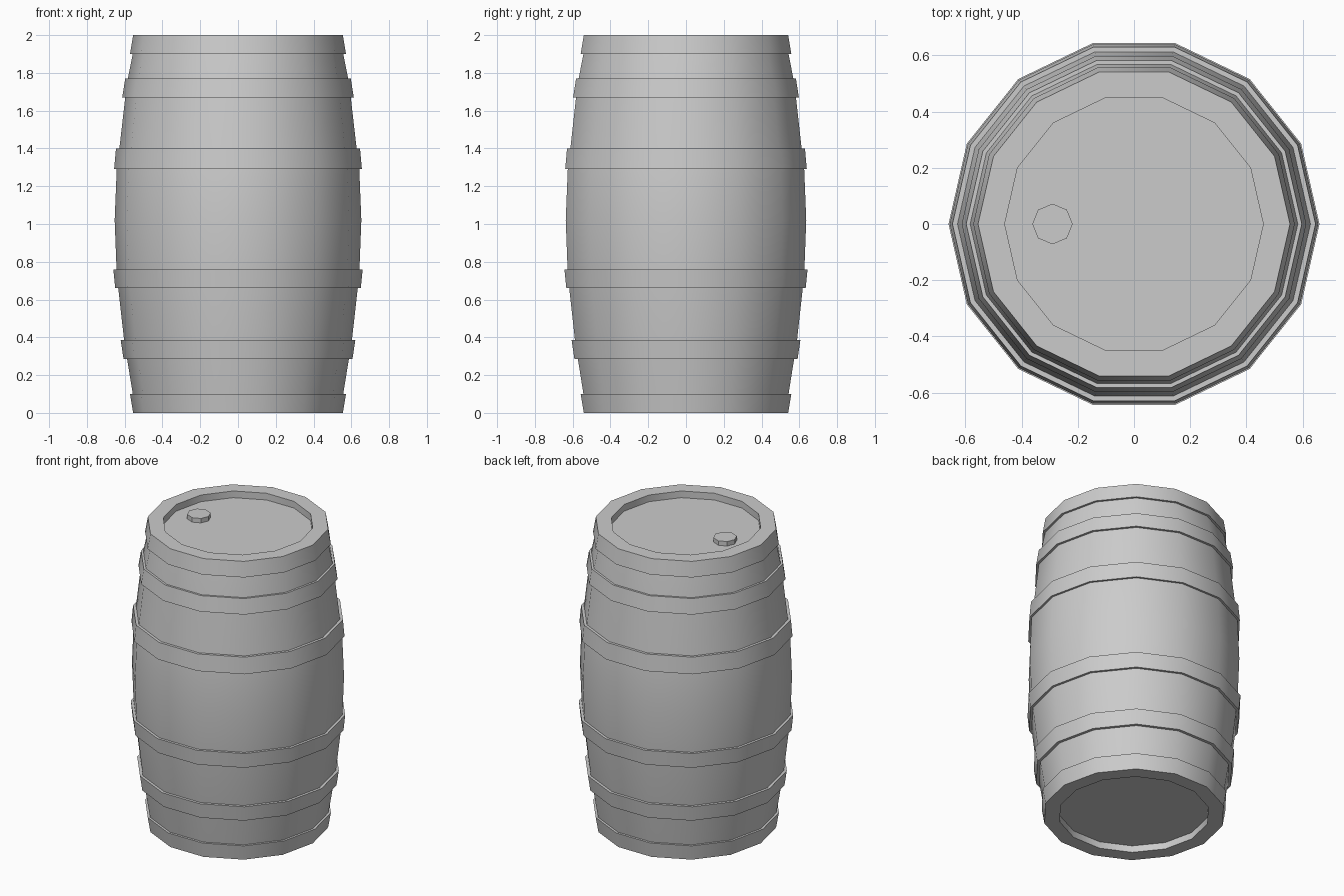
import bpy, bmesh, math

if "Cube" in bpy.data.objects:
    bpy.data.objects.remove(bpy.data.objects["Cube"])

SIDES = 14


def lathe(name, profile, sides=SIDES, closed=False, center=(0, 0, 0)):
    """Revolve (radius, z) points about z; radius 0 ends are replaced by n-gon caps."""
    bm = bmesh.new()
    rings = []
    for r, z in profile:
        rings.append([bm.verts.new((r * math.cos(2 * math.pi * i / sides),
                                    r * math.sin(2 * math.pi * i / sides), z))
                      for i in range(sides)])
    pairs = list(zip(rings, rings[1:]))
    if closed:
        pairs.append((rings[-1], rings[0]))
    else:
        bm.faces.new(rings[0][::-1])
        bm.faces.new(rings[-1])
    for a, b in pairs:
        for i in range(sides):
            j = (i + 1) % sides
            bm.faces.new((a[i], a[j], b[j], b[i]))
    bmesh.ops.recalc_face_normals(bm, faces=bm.faces)
    mesh = bpy.data.meshes.new(name)
    bm.to_mesh(mesh)
    bm.free()
    obj = bpy.data.objects.new(name, mesh)
    obj.location = center
    bpy.context.collection.objects.link(obj)
    bpy.ops.object.select_all(action='DESELECT')
    obj.select_set(True)
    bpy.context.view_layer.objects.active = obj
    bpy.ops.object.shade_smooth_by_angle(angle=math.radians(30))
    return obj


# Bulging body with recessed heads at both ends
lathe("barrel_body", [
    (0.46, 0.045), (0.46, 0.0), (0.54, 0.0), (0.557, 0.10), (0.587, 0.285),
    (0.603, 0.385), (0.634, 0.66), (0.643, 0.76), (0.653, 1.02), (0.642, 1.29),
    (0.628, 1.40), (0.597, 1.67), (0.583, 1.77), (0.557, 1.90), (0.54, 2.0),
    (0.46, 2.0), (0.46, 1.955)])

# Hoops: bottom z, top z, outer radius at bottom and at top
hoops = [
    (0.0, 0.10, 0.555, 0.572), (0.285, 0.385, 0.606, 0.621),
    (0.66, 0.76, 0.650, 0.660), (1.29, 1.40, 0.656, 0.646),
    (1.67, 1.77, 0.613, 0.597), (1.90, 2.0, 0.572, 0.555)]
for n, (z0, z1, r0, r1) in enumerate(hoops, 1):
    lathe(f"hoop_{n}", [(r0 - 0.025, z0), (r0, z0), (r1, z1), (r1 - 0.025, z1)],
          closed=True)

# Bung plug on the lid
lathe("bung", [(0.072, 0.0), (0.072, 0.03)], sides=8, center=(-0.29, 0, 1.955))
